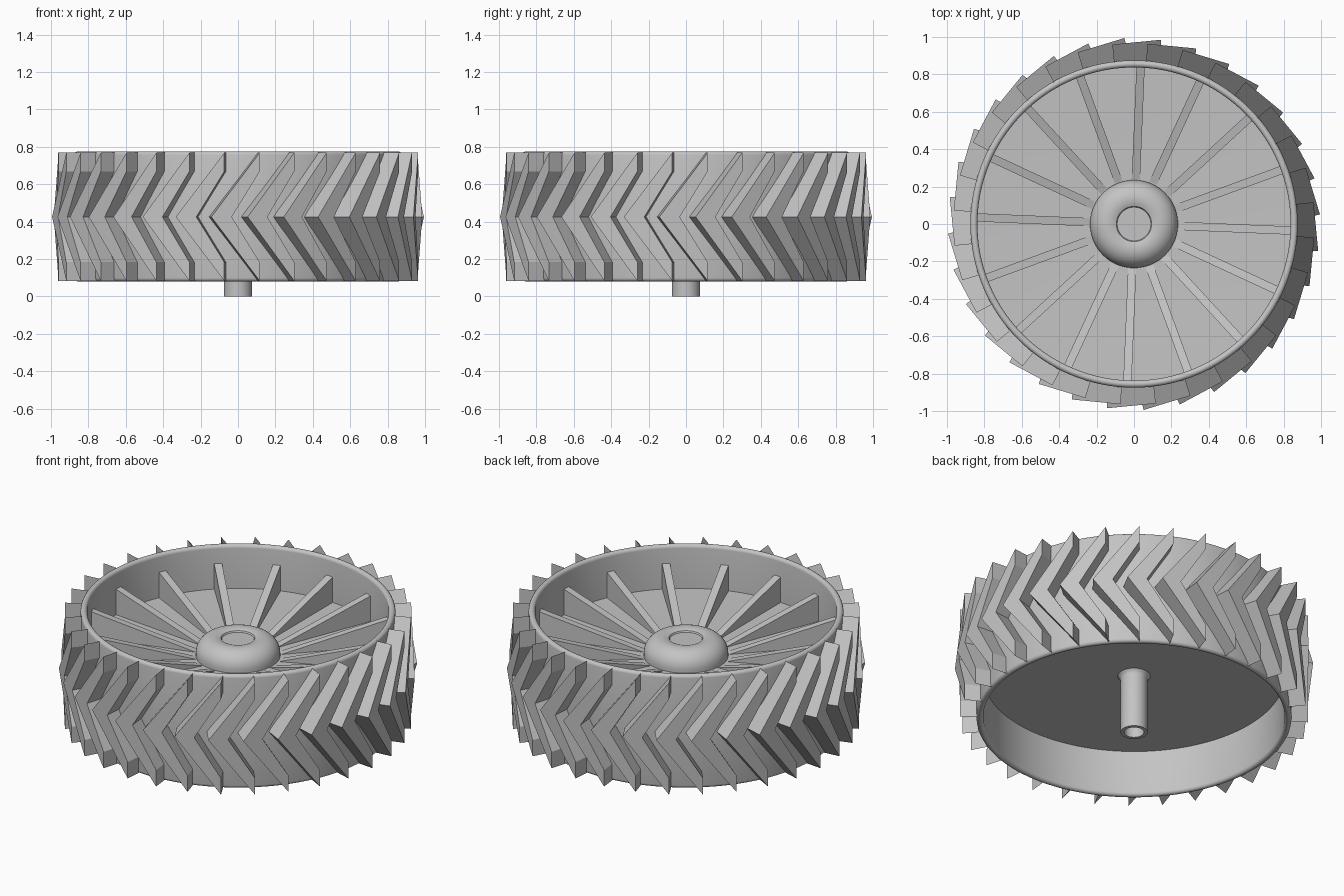
import bpy, bmesh, math
from math import cos, sin, pi, radians
from mathutils import Matrix

if "Cube" in bpy.data.objects:
    bpy.data.objects.remove(bpy.data.objects["Cube"], do_unlink=True)

grey = bpy.data.materials.new("plain grey")
grey.use_nodes = True
colour = (0.55, 0.55, 0.55, 1)
grey.diffuse_color = colour
grey.node_tree.nodes["Principled BSDF"].inputs["Base Color"].default_value = colour


def finish(name, bm, smooth=False):
    bmesh.ops.remove_doubles(bm, verts=bm.verts, dist=1e-5)
    bmesh.ops.recalc_face_normals(bm, faces=bm.faces)
    mesh = bpy.data.meshes.new(name)
    bm.to_mesh(mesh)
    bm.free()
    mesh.materials.append(grey)
    obj = bpy.data.objects.new(name, mesh)
    bpy.context.collection.objects.link(obj)
    if smooth:
        bpy.ops.object.select_all(action="DESELECT")
        obj.select_set(True)
        bpy.context.view_layer.objects.active = obj
        bpy.ops.object.shade_smooth_by_angle(angle=radians(35))
    return obj


def lathe(name, profile, steps=96):
    """Spin an (radius, height) profile around the wheel axis."""
    bm = bmesh.new()
    verts = [bm.verts.new((r, 0, z)) for r, z in profile]
    edges = [bm.edges.new(pair) for pair in zip(verts, verts[1:])]
    bmesh.ops.spin(bm, geom=verts + edges, cent=(0, 0, 0), axis=(0, 0, 1),
                   angle=2 * pi, steps=steps, use_merge=True)
    return finish(name, bm, True)


def arc(cx, cz, rad, start, end, n):
    return [(cx + rad * cos(radians(start + (end - start) * i / n)),
             cz + rad * sin(radians(start + (end - start) * i / n)))
            for i in range(n + 1)]


def prism(bm, outline, place, near, far):
    """Extrude a flat outline; place maps (u, v, depth) to a position."""
    a, b = [[bm.verts.new(place(u, v, d)) for u, v in outline] for d in (near, far)]
    bm.faces.new(a)
    bm.faces.new(b[::-1])
    for i in range(len(a)):
        j = (i + 1) % len(a)
        bm.faces.new((a[i], b[i], b[j], a[j]))


def ring_copies(bm, count, start):
    """Repeat the geometry evenly around the axis."""
    source = bm.verts[:] + bm.edges[:] + bm.faces[:]
    for i in range(1, count):
        new = bmesh.ops.duplicate(bm, geom=source)["geom"]
        bmesh.ops.rotate(bm, verts=[g for g in new if isinstance(g, bmesh.types.BMVert)],
                         cent=(0, 0, 0), matrix=Matrix.Rotation(2 * pi * i / count, 3, "Z"))
    bmesh.ops.rotate(bm, verts=bm.verts, cent=(0, 0, 0),
                     matrix=Matrix.Rotation(start, 3, "Z"))


# Rim band with rounded lips
low, high, inner, outer = 0.08, 0.775, 0.837, 0.875
lip = (outer - inner) / 2
mid = (outer + inner) / 2
rim = arc(mid, high - lip, lip, 0, 180, 8) + arc(mid, low + lip, lip, 180, 360, 8)
lathe("rim", rim + rim[:1], 128)

# Web disc closing the rim, slightly dished on top
lathe("web_disc", [(0, 0.36), (0.845, 0.36), (0.845, 0.51), (0.2, 0.488), (0, 0.488)], 128)

# Rounded hub with a shallow capped recess
lathe("hub", [(0.235, 0.46)] + arc(0.135, 0.505, 0.1, 0, 114, 16) + [(0.09, 0.588), (0, 0.588)], 64)

# Hollow axle with a small fillet under the disc
lathe("axle", [(0, 0.3), (0.055, 0.3), (0.055, 0), (0.075, 0), (0.075, 0.335),
               (0.08, 0.35), (0.093, 0.362)], 48)

# Sloped spokes on the disc
bm = bmesh.new()
prism(bm, [(0.24, 0.45), (0.845, 0.45), (0.845, 0.668), (0.24, 0.49)],
      lambda u, v, d: (u, d, v), -0.022, 0.022)
ring_copies(bm, 16, radians(-2.4))
finish("spokes", bm)

# Chevron treads: flat outline pushed outward from the rim
bottom, top, centre = 0.083, 0.768, 0.425
step = 0.1
chevron = [(-0.24, centre), (0.02, top), (0.02, top - step),
           (-0.13, centre), (0.02, bottom + step), (0.02, bottom)]
bm = bmesh.new()
prism(bm, chevron, lambda u, v, d: (u, -d, v), 0.85, 0.966)
ring_copies(bm, 32, radians(5.7))
finish("treads", bm)
